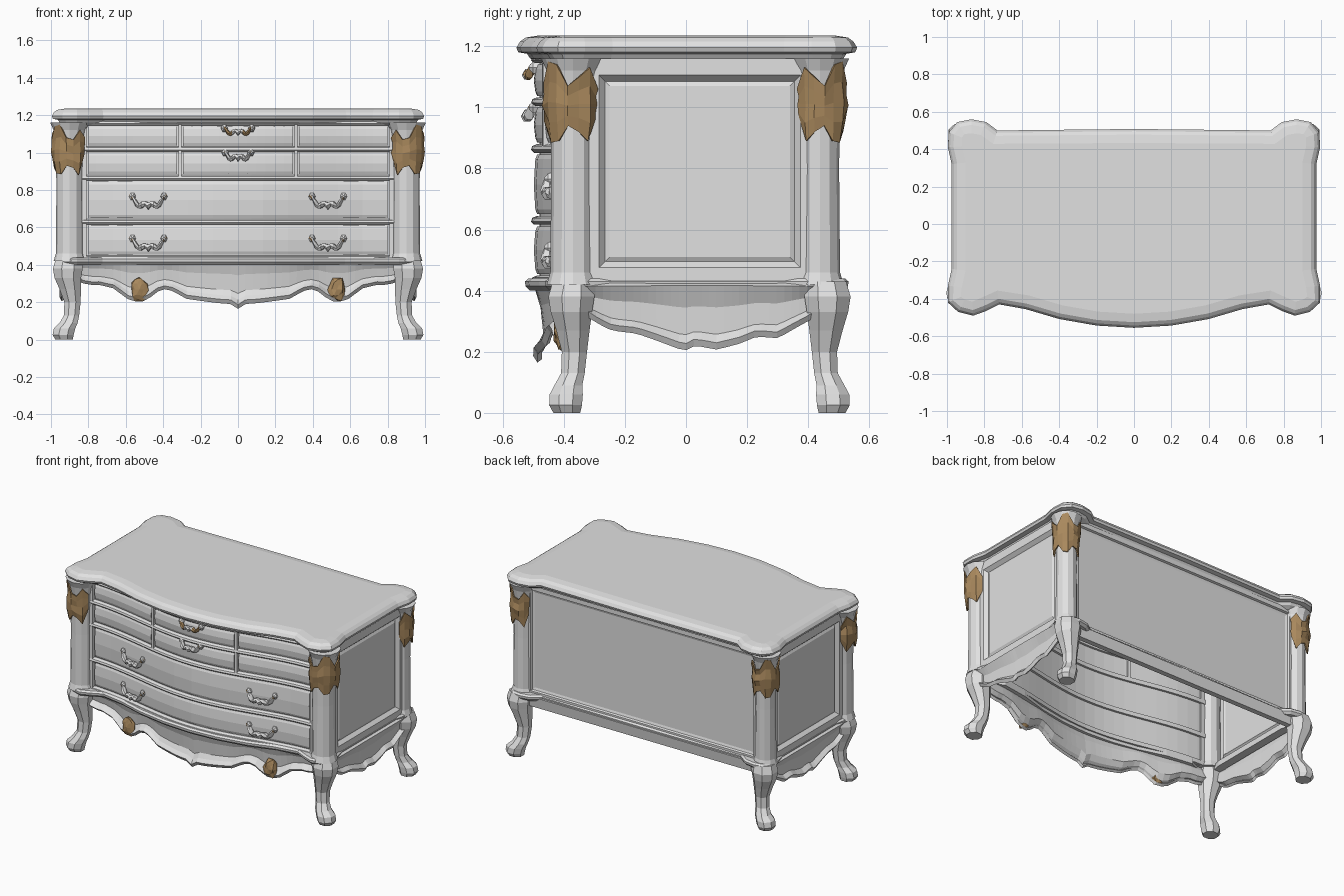
import bpy, bmesh, math, random
from math import pi, cos, sin
from mathutils import Vector

if "Cube" in bpy.data.objects:
    bpy.data.objects.remove(bpy.data.objects["Cube"])

random.seed(4)

def material(name, rgb):
    m = bpy.data.materials.new(name)
    m.diffuse_color = (*rgb, 1)
    m.use_nodes = True
    m.node_tree.nodes["Principled BSDF"].inputs["Base Color"].default_value = m.diffuse_color
    return m

PAINT = material("pale grey paint", (0.75, 0.75, 0.75))
GILT = material("aged gilt", (0.40, 0.25, 0.11))

def finish(name, bm, *mats):
    bmesh.ops.recalc_face_normals(bm, faces=bm.faces)
    me = bpy.data.meshes.new(name)
    bm.to_mesh(me)
    bm.free()
    ob = bpy.data.objects.new(name, me)
    for m in mats:
        me.materials.append(m)
    bpy.context.collection.objects.link(ob)
    return ob

def loft(name, rings, mats=(PAINT,), closed=True, start=True, end=True, loop=False, thick=0):
    """Skin a list of point rings; optional caps, or a loop back to the first ring."""
    bm = bmesh.new()
    vs = [[bm.verts.new(p) for p in r] for r in rings]
    n = len(rings[0])
    for a, b in zip(vs, vs[1:] + (vs[:1] if loop else [])):
        for i in range(n if closed else n - 1):
            j = (i + 1) % n
            bm.faces.new((a[i], a[j], b[j], b[i]))
    if closed and not loop:
        if start:
            bm.faces.new(vs[0])
        if end:
            bm.faces.new(vs[-1])
    ob = finish(name, bm, *mats)
    if thick:
        mod = ob.modifiers.new("thickness", "SOLIDIFY")
        mod.thickness, mod.offset = thick, 0
    return ob

def lerp_table(t, x):
    for (x0, z0), (x1, z1) in zip(t, t[1:]):
        if x <= x1:
            return z0 + (z1 - z0) * (x - x0) / (x1 - x0)
    return t[-1][1]

def span(a, b, n):
    return [a + (b - a) * i / n for i in range(n + 1)]

def front(x):
    """Bowed line of the drawer fronts."""
    return -0.365 - 0.057 * (1 + cos(pi * x / 0.84))

def bowed(name, x0, x1, profile, n=16):
    """Sweep an (outward, z) profile along the bowed front."""
    return loft(name, [[(x, front(x) - o, z) for o, z in profile] for x in span(x0, x1, n)])

# Plan outline of the top, with lobed corners
half = [(0, -.555), (.2, -.543), (.4, -.508), (.58, -.455), (.72, -.43), (.79, -.465), (.86, -.49),
        (.94, -.47), (.995, -.42), (.995, -.33), (.975, -.24), (.975, .32), (.995, .41), (.99, .49),
        (.945, .545), (.87, .56), (.79, .545), (.73, .5), (0, .508)]
outline = [Vector(p) for p in half + [(-x, y) for x, y in reversed(half[1:-1])]]

def offset_ring(d, z):
    pts, n = [], len(outline)
    for i, p in enumerate(outline):
        t = (p - outline[i - 1]).normalized() + (outline[(i + 1) % n] - p).normalized()
        t.normalize()
        pts.append((p.x + t.y * d, p.y - t.x * d, z))
    return pts

loft("table_top", [offset_ring(d, z) for d, z in
     [(-.075, 1.145), (-.045, 1.16), (-.035, 1.175), (-.006, 1.18), (0, 1.195), (-.012, 1.215), (-.03, 1.228), (-.075, 1.235)]])
loft("base_moulding", [offset_ring(d, z) for d, z in
     [(-.1, .437), (-.04, .44), (-.028, .43), (-.03, .415), (-.045, .40), (-.1, .40)]], loop=True)

# Front carcass, rails, dividers
bowed("front_carcass", -.86, .86, [(0, .42), (0, 1.16), (-.02, 1.16), (-.02, .42)], 24)
for i, z in enumerate((.435, .63, .865, 1.018, 1.158)):
    bowed(f"drawer_rail_{i}", -.84, .84, [(-.035, z - .014), (.018, z - .014), (.028, z - .004),
          (.024, z + .008), (.01, z + .014), (-.035, z + .014)], 24)
for s in (-1, 1):
    x = .31 * s
    bowed("drawer_divider", x - .008, x + .008, [(-.03, .87), (.024, .87), (.024, 1.15), (-.03, 1.15)], 1)
    x = .832 * s
    bowed("front_stile", x - .022, x + .022, [(-.03, .42), (.024, .42), (.024, 1.16), (-.03, 1.16)], 1)

# Drawer fronts, gently pillowed
def drawer(x0, x1, z0, z1):
    m = (z0 + z1) / 2
    bowed("drawer_front", x0, x1, [(0, z0), (.008, z0), (.014, z0 + .015), (.019, m),
                                   (.014, z1 - .015), (.008, z1), (0, z1)], 12)
for z0, z1 in ((.455, .61), (.65, .845)):
    drawer(-.80, .80, z0, z1)
for z0, z1 in ((.885, 1.0), (1.036, 1.14)):
    for x0, x1 in ((-.80, -.325), (-.295, .295), (.325, .80)):
        drawer(x0, x1, z0, z1)

# Drooping handles with gilt tips
def handle(name, cx, cz, w, drop, r, gilt):
    rings = []
    for t in span(-1, 1, 12):
        x = cx + t * w
        rad = r * (1.5 if abs(t) in (1, 0) else .9 + .5 * abs(cos(3 * pi * t)))
        if abs(t) > .99:
            rad = r * .4
        z = cz - drop * (1 - abs(t) ** 2.5) + (.012 * sin(abs(t) * 9))
        y = front(x) - .022 - .02 * (1 - t * t)
        rings.append([(x + .3 * rad * cos(a), y + rad * cos(a), z + rad * sin(a)) for a in span(0, 2 * pi, 6)[:-1]])
    ob = loft(name, rings, (PAINT, GILT))
    for f in ob.data.polygons:
        f.material_index = int(abs(f.center.x - cx) > w * gilt)
    for s in (-1, 1):      # leaf mounts
        x, y = cx + s * w * .86, front(cx + s * w * .86)
        loft("handle_mount", [[(x + q * cos(a), y - o, cz + q * 1.2 * sin(a)) for a in span(0, 2 * pi, 6)[:-1]]
                              for o, q in ((0, .02), (.024, .018), (.036, .006))])
for z in (.765, .54):
    for s in (-1, 1):
        handle("drawer_handle", .48 * s, z, .098, .05, .014, .8)
handle("upper_handle", 0, 1.13, .085, .025, .011, .3)
handle("middle_handle", 0, 1.0, .08, .03, .013, .85)

# Apron under the front
edge = [(0, .17), (.03, .195), (.1, .2), (.2, .213), (.28, .225), (.34, .265), (.41, .28), (.46, .24), (.5, .21),
        (.57, .21), (.61, .24), (.66, .28), (.74, .30), (.80, .30), (.86, .32)]
rows = [(0, .01), (.3, -.012), (.7, -.022), (.85, -.005), (.93, .012), (1, 0)]
loft("front_apron", [[(x, front(x) - o, .42 + (lerp_table(edge, abs(x)) - .42) * t) for t, o in rows]
                     for x in span(-.86, .86, 44)], closed=False, thick=.018)

side_edge = [(-.32, .32), (-.27, .29), (-.24, .275), (-.16, .265), (-.09, .24), (-.02, .213), (0, .21), (.03, .225),
             (.1, .212), (.17, .23), (.23, .255), (.3, .25), (.35, .28), (.42, .32)]
side_rows = [(0, .955), (.35, .925), (.8, .92), (.92, .945), (1, .935)]

# (x, y, z) radius stations of one curved leg, x and y measured outward from the post centre
leg_path = [(0, 0, .43, .075), (.005, .005, .38, .086), (.005, .005, .33, .077), (-.008, 0, .27, .062),
            (-.02, -.005, .2, .047), (-.015, 0, .13, .044), (.0, .015, .09, .052), (.022, .022, .06, .062), (.03, .024, .025, .061),
            (.025, .02, 0, .05)]

for s, side in ((1, "right"), (-1, "left")):
    loft(f"{side}_apron", [[(s * x, y, .42 + (lerp_table(side_edge, y) - .42) * t) for t, x in side_rows]
                           for y in span(-.32, .42, 30)], closed=False, thick=.018)
    # Recessed side panel
    loft(f"{side}_panel", [[(s * x, -.34 + i, .42 + i), (s * x, .43 - i, .42 + i), (s * x, .43 - i, 1.16 - i),
                            (s * x, -.34 + i, 1.16 - i)]
                           for i, x in ((0, .945), (.055, .945), (.075, .922), (.09, .93))], start=False)
    # Posts and legs at the front and back corners
    for d, where, cy, r in ((-1, "front", -.37, .074), (1, "back", .438, .066)):
        circle = span(0, 2 * pi, 12)[:-1]
        loft(f"{where}_post", [[(s * .9 + q * cos(a), cy + q * sin(a), z) for a in circle]
                               for z, q in ((.42, r + .012), (.46, r), (.8, r - .003), (1.06, r),
                                            (1.12, r + .012), (1.16, r + .03))])
        loft(f"{where}_leg", [[(s * (.905 + dx) + q * cos(a), cy + d * dy + .01 * (d + 1) + q * .95 * sin(a), z)
                               for a in span(pi / 8, 2 * pi + pi / 8, 8)[:-1]] for dx, dy, z, q in leg_path])
        # Leafy gilt mount wrapped round the outside of the post
        tops = [1.06, 1.13, 1.10, 1.07, 1.14, 1.15, 1.08, 1.07, 1.12, 1.08]
        lows = [.96, .89, .92, .94, .89, .885, .93, .92, .88, .97]
        rings = []
        for k, (hi, lo) in enumerate(zip(tops, lows)):
            a = math.atan2(d, s) + s * d * (k / 9 - .5) * pi * 1.15
            ring = []
            for t in span(0, 1, 4):
                q = r + .008 + .018 * sin(pi * t) * random.random() + (.012 if t == 1 else 0)
                ring.append((s * .9 + q * cos(a), cy + q * sin(a), lo + (hi - lo) * t))
            rings.append(ring)
        loft(f"{where}_post_mount", rings, (GILT,), closed=False, thick=.008)
    # Gilt shell on the front apron
    bm = bmesh.new()
    bmesh.ops.create_icosphere(bm, subdivisions=2, radius=1)
    for v in bm.verts:
        k = random.uniform(.8, 1.1)
        v.co = (s * .528 + v.co.x * .05 * k, front(.528) - .008 + v.co.y * .028 * k, .268 + v.co.z * .066 * k)
    finish(f"{side}_apron_shell", bm, GILT)

# Back panel with a stepped border, and the lower back rail
loft("back_panel", [[(-.86 + i, y, .42 + i), (.86 - i, y, .42 + i), (.86 - i, y, 1.16 - i), (-.86 + i, y, 1.16 - i)]
                    for i, y in ((0, .468), (.03, .468), (.035, .455), (.05, .45))], start=False)
loft("back_rail", [[(x, y, z) for y, z in ((.44, .35), (.475, .35), (.485, .42), (.44, .42))] for x in (-.87, .87)])
